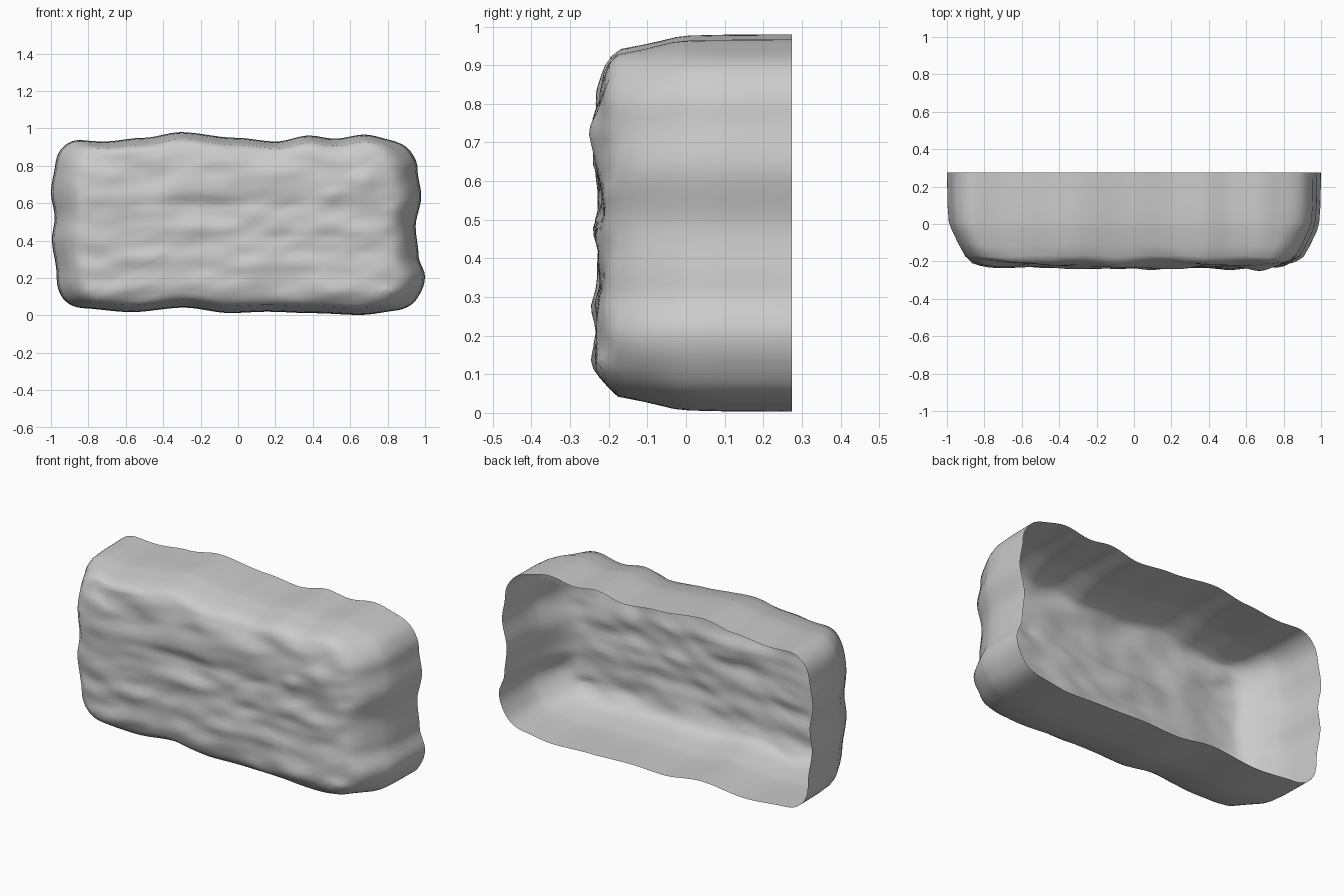
import bpy, math
from mathutils import Vector, noise

old = bpy.data.objects.get("Cube")
if old:
    bpy.data.objects.remove(old, do_unlink=True)

NX, NZ = 72, 36          # front face resolution
BACK = 0.275             # open rear edge


def wave(points, t):
    """Smoothly interpolate a short list of (position, value) pairs."""
    if t <= points[0][0]:
        return points[0][1]
    for (a, va), (b, vb) in zip(points, points[1:]):
        if t <= b:
            f = (t - a) / (b - a)
            return va + (vb - va) * f * f * (3 - 2 * f)
    return points[-1][1]


# Wavy silhouette: edge heights along x, end positions along z
TOP = [(-.9, .94), (-.72, .93), (-.5, .95), (-.3, .98), (0, .95), (.22, .93),
       (.4, .962), (.54, .945), (.7, .967), (.9, .93)]
BOTTOM = [(-.88, .04), (-.58, .018), (-.3, .042), (-.05, .013), (.15, .02),
          (.4, .012), (.65, .003), (.9, .03)]
LEFT = [(.1, -.965), (.2, -.97), (.4, -.995), (.52, -.98), (.66, -1.0), (.85, -.975)]
RIGHT = [(.08, .98), (.2, 1.0), (.32, .965), (.48, .95), (.65, .98), (.8, .96), (.9, .95)]

# Front relief: x, z, width, height, rise of each swelling or hollow
RELIEF = [(.1, .73, .24, .07, .022), (-.3, .68, .1, .06, .014), (-.72, .62, .16, .08, .014),
          (.68, .72, .07, .06, .02), (.5, .64, .06, .04, .016), (.0, .59, .35, .03, -.016),
          (.45, .78, .12, .07, -.012), (-.52, .74, .1, .07, -.016), (-.1, .47, .5, .04, .008),
          (.3, .42, .3, .03, -.012), (-.5, .36, .3, .03, -.01), (-.65, .13, .1, .04, .018),
          (-.1, .16, .2, .05, .012), (.5, .14, .12, .05, .022), (.75, .12, .1, .04, .016),
          (.1, .28, .4, .04, .008)]


def rounded(u, w):
    """Map a square position to a rounded rectangle of half size 1."""
    t = max(abs(u), abs(w))
    if t < 1e-6:
        return 0, 0
    x, z = u / t, w / t * .47
    r = .14
    cx, cz = 1 - r, .47 - r
    if abs(x) > cx and abs(z) > cz:
        d = Vector((abs(x) - cx, abs(z) - cz)).normalized() * r
        x, z = math.copysign(cx + d.x, x), math.copysign(cz + d.y, z)
    return x * t, z / .47 * t


def place(u, w, dx, dz):
    """Position on a cross-section inset by dx and dz."""
    u, w = rounded(u, w)
    u, w = u * (1 - dx), w * (1 - dz / .47)
    zc, xc = .485 + .47 * w, .98 * u
    l, r = wave(LEFT, zc), wave(RIGHT, zc)
    b, t = wave(BOTTOM, xc), wave(TOP, xc)
    return l + (r - l) * (u + 1) / 2, b + (t - b) * (w + 1) / 2


def front_depth(x, z, u, w):
    rim = max(abs(u) ** 14, abs(w) ** 8)
    y = -.226 + .026 * rim
    for cx, cz, sx, sz, h in RELIEF:
        y -= h * math.exp(-((x - cx) / sx) ** 2 - ((z - cz) / sz) ** 2)
    y -= .014 * noise.noise(Vector((x * 2.6 + 3, z * 9 + x * 1.5, 0)))
    y -= .010 * noise.noise(Vector((x * 6, z * 15 - x * 2, 5)))
    return max(y, -.272)


verts, faces = [], []

# Hewn front face
for j in range(NZ + 1):
    for i in range(NX + 1):
        u, w = 2 * i / NX - 1, 2 * j / NZ - 1
        x, z = place(u, w, .135, .058)
        verts.append((x, front_depth(x, z, u, w), z))
row = NX + 1
for j in range(NZ):
    for i in range(NX):
        a = j * row + i
        faces.append((a, a + 1, a + row + 1, a + row))

# Walls: rings swept from the front rim to the open back
rim = [(i, 0) for i in range(NX)] + [(NX, j) for j in range(NZ)]
rim += [(i, NZ) for i in range(NX, 0, -1)] + [(0, j) for j in range(NZ, 0, -1)]
previous = [j * row + i for i, j in rim]
for y, dx, dz in [(-.172, .095, .038), (-.11, .06, .026), (-.03, .022, .007),
                  (.01, .01, .003), (.1, .003, .001), (BACK, 0, 0)]:
    ring = []
    for i, j in rim:
        x, z = place(2 * i / NX - 1, 2 * j / NZ - 1, dx, dz)
        rough = .012 * noise.noise(Vector((x * 5, 2, z * 7))) if y < 0 else 0
        ring.append(len(verts))
        verts.append((x, y + rough, z))
    for k in range(len(rim)):
        n = (k + 1) % len(rim)
        faces.append((previous[k], ring[k], ring[n], previous[n]))
    previous = ring

mesh = bpy.data.meshes.new("stone_block")
mesh.from_pydata(verts, [], faces)
mesh.validate()
block = bpy.data.objects.new("stone_block", mesh)
bpy.context.collection.objects.link(block)

# Plain grey stone
stone = bpy.data.materials.new("grey_stone")
stone.use_nodes = True
colour = (.6, .6, .6, 1)
stone.diffuse_color = colour
stone.node_tree.nodes["Principled BSDF"].inputs["Base Color"].default_value = colour
mesh.materials.append(stone)

bpy.context.view_layer.objects.active = block
block.select_set(True)
bpy.ops.object.shade_smooth()
